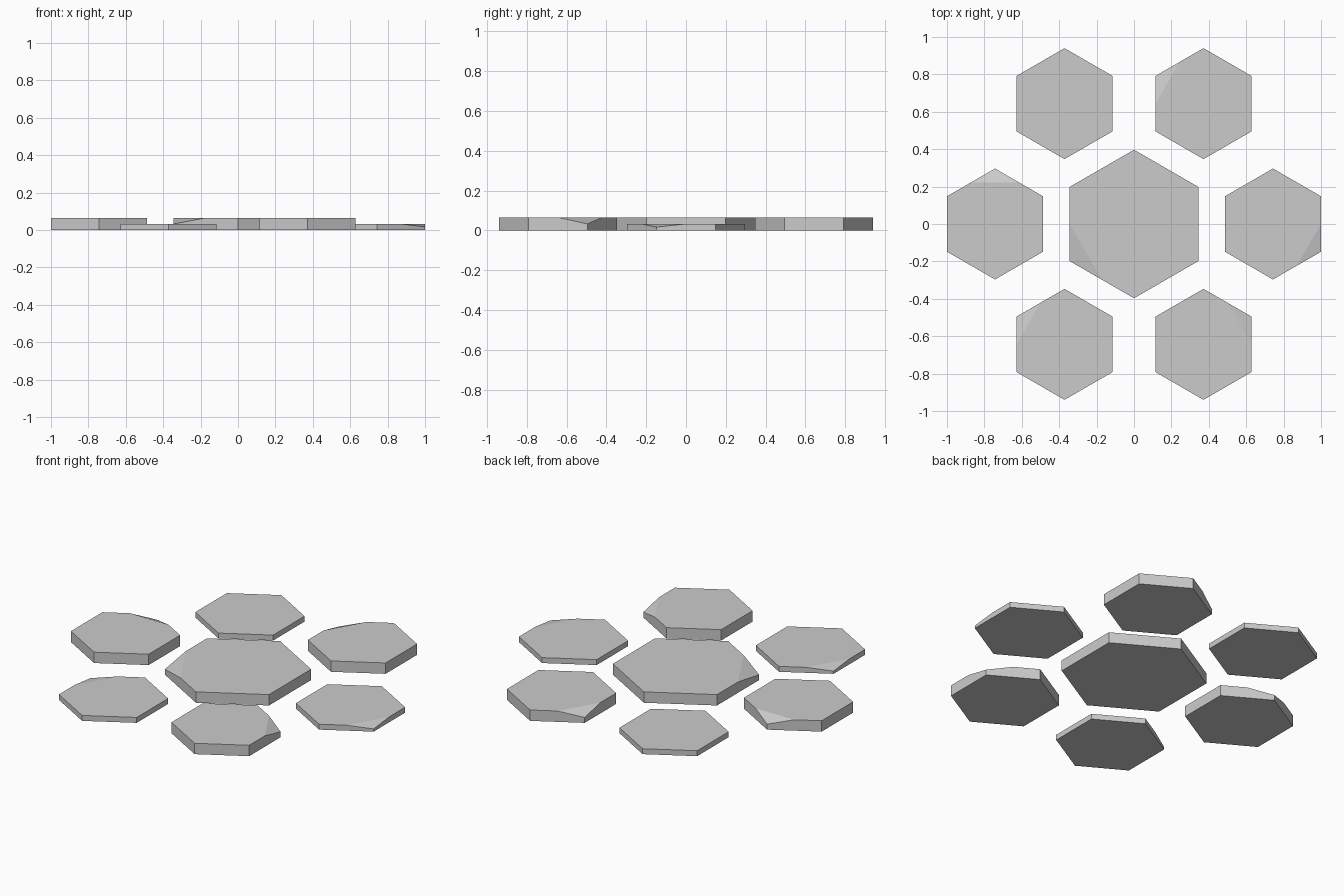
import bpy, bmesh
from math import radians, cos, sin
from mathutils import Vector

if "Cube" in bpy.data.objects:
    bpy.data.objects.remove(bpy.data.objects["Cube"])


def hex_tile(name, cx, cy, radius, height, chip=None):
    """Hexagonal slab; 'chip' is the index of the top corner that is broken off."""
    bm = bmesh.new()
    corners = [Vector((cx + radius * cos(radians(30 + 60 * i)),
                       cy + radius * sin(radians(30 + 60 * i)), 0)) for i in range(6)]
    up = Vector((0, 0, height))
    low = [bm.verts.new(c) for c in corners]
    # the chipped corner drops to half height
    high = [bm.verts.new(c + up * (0.5 if i == chip else 1)) for i, c in enumerate(corners)]

    # chip runs to the middle of both neighbouring top edges
    mids = {}
    if chip is not None:
        for e in ((chip - 1) % 6, chip):
            mids[e] = bm.verts.new((corners[e] + corners[(e + 1) % 6]) / 2 + up)

    top = []
    for i in range(6):
        j = (i + 1) % 6
        side = [low[i], low[j], high[j]]
        if i != chip:
            top.append(high[i])
        if i in mids:
            side.append(mids[i])
            top.append(mids[i])
        bm.faces.new(side + [high[i]])
    bm.faces.new(top)
    bm.faces.new(low[::-1])
    if chip is not None:
        bm.faces.new((mids[(chip - 1) % 6], high[chip], mids[chip]))
    bmesh.ops.recalc_face_normals(bm, faces=bm.faces)

    mesh = bpy.data.meshes.new(name)
    bm.to_mesh(mesh)
    bm.free()
    bpy.context.collection.objects.link(bpy.data.objects.new(name, mesh))


THICK, THIN = 0.065, 0.0325
RING = 0.743

# large centre tile
hex_tile("centre_tile", 0, 0, 0.397, THICK, 3)

# ring of six smaller tiles, alternating thin and thick
names = ["right", "back_right", "back_left", "left", "front_left", "front_right"]
chips = [5, 2, None, 1, 2, 0]
for k, (name, chip) in enumerate(zip(names, chips)):
    a = radians(60 * k)
    hex_tile(name + "_tile", RING * cos(a), RING * sin(a), 0.2965,
             THICK if k % 2 else THIN, chip)
